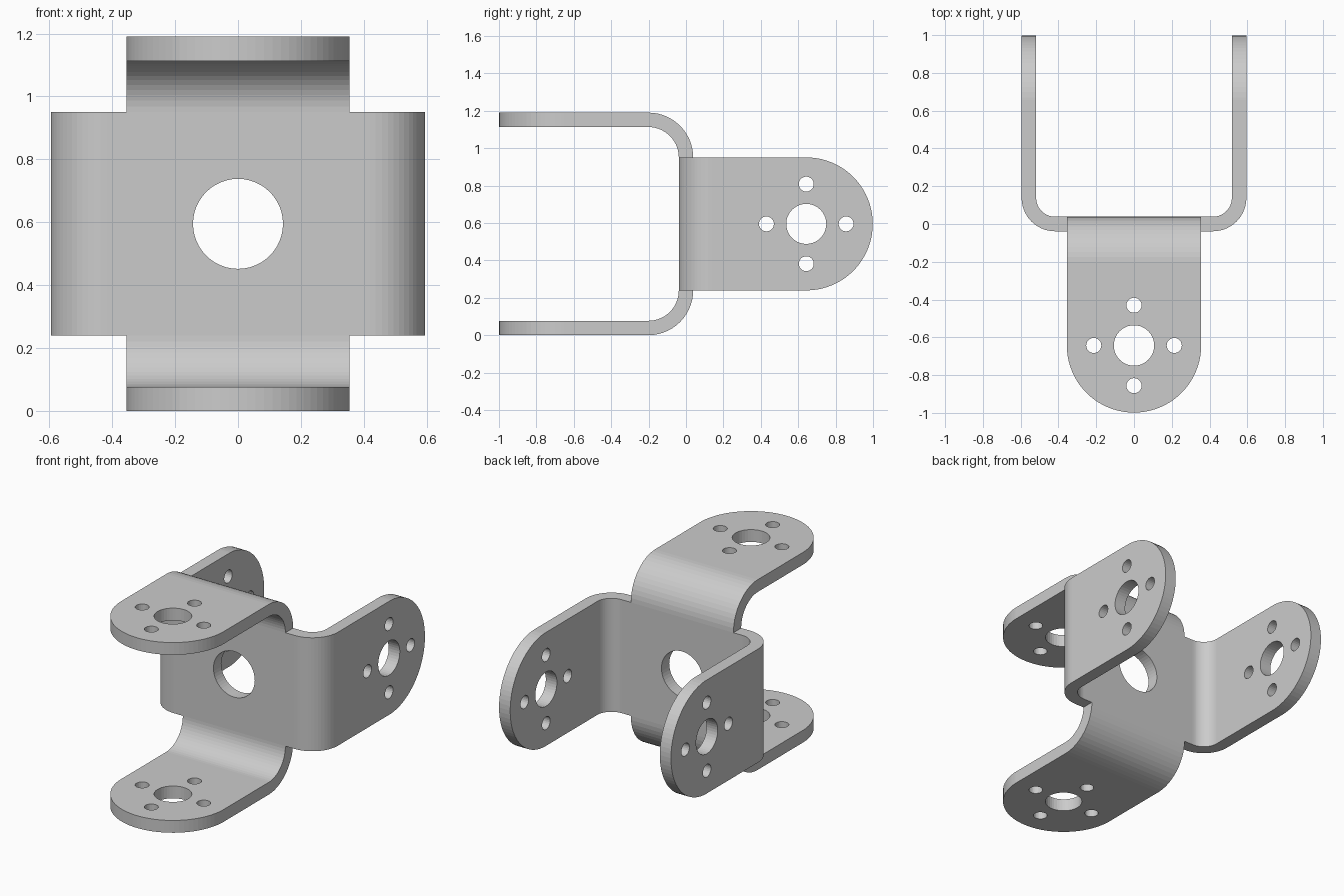
import bpy, bmesh
from math import pi, cos, sin
from mathutils import Matrix, Vector

if "Cube" in bpy.data.objects:
    bpy.data.objects.remove(bpy.data.objects["Cube"])

T = 0.077        # sheet thickness
HALF = 0.595     # half the outer span of each channel
W = 0.355        # half the width of the strips
PIVOT = 0.643    # distance of the flange hole centre from the plate
CZ = 0.595       # height of the middle


def arc(cx, cy, r, a0, a1, n):
    return [(cx + r * cos(a0 + (a1 - a0) * i / n),
             cy + r * sin(a0 + (a1 - a0) * i / n)) for i in range(n + 1)]


def prism(name, outlines, to3d, direction):
    """Extrude closed 2D outlines along a direction into solid prisms."""
    bm = bmesh.new()
    for pts in outlines:
        face = bm.faces.new([bm.verts.new(to3d(a, b)) for a, b in pts])
        res = bmesh.ops.extrude_face_region(bm, geom=[face], use_keep_orig=True)
        verts = [v for v in res["geom"] if isinstance(v, bmesh.types.BMVert)]
        bmesh.ops.translate(bm, verts=verts, vec=Vector(direction))
    bmesh.ops.recalc_face_normals(bm, faces=bm.faces[:])
    me = bpy.data.meshes.new(name)
    bm.to_mesh(me)
    bm.free()
    ob = bpy.data.objects.new(name, me)
    bpy.context.collection.objects.link(ob)
    return ob


def boolean(ob, tool, op):
    """Apply a boolean and remove the tool."""
    mod = ob.modifiers.new("cut", 'BOOLEAN')
    mod.operation, mod.object, mod.solver = op, tool, 'EXACT'
    bpy.context.view_layer.objects.active = ob
    bpy.ops.object.modifier_apply(modifier=mod.name)
    bpy.data.objects.remove(tool)


def circle(cx, cy, r, n):
    return arc(cx, cy, r, 0, 2 * pi, n)[:-1]


def channel(name, r_in):
    """U-shaped bent strip opening to +y, with round drilled flanges."""
    r_out, y0 = r_in + T, -T / 2
    cx, cy = HALF - r_out, y0 + r_out
    half = ([(HALF, 1.0)] + arc(cx, cy, r_out, 0, -pi / 2, 14))
    inner = arc(cx, cy, r_in, -pi / 2, 0, 14) + [(HALF - T, 1.0)]
    mirror = lambda pts: [(-x, y) for x, y in reversed(pts)]
    profile = half + mirror(half) + mirror(inner) + inner
    strip = prism(name, [profile], lambda a, b: (a, b, -W), (0, 0, 2 * W))

    # round flange ends (oversized in width so only the ends are trimmed)
    end = arc(PIVOT, 0, W + 0.0005, -pi / 2, pi / 2, 40)
    shape = [(-0.3, -W - 0.0005)] + end + [(-0.3, W + 0.0005)]
    side = lambda a, b: (-1, a, b)
    boolean(strip, prism("end_cutter", [shape], side, (2, 0, 0)), 'INTERSECT')

    # one large hole and four small ones through both flanges
    holes = [circle(PIVOT, 0, 0.107, 40)]
    for i in range(4):
        a = i * pi / 2
        holes.append(circle(PIVOT + 0.213 * cos(a), 0.213 * sin(a), 0.04, 24))
    boolean(strip, prism("hole_cutter", holes, side, (2, 0, 0)), 'DIFFERENCE')
    return strip


# wide channel facing back, upright channel facing front
bracket = channel("pan_tilt_bracket", 0.1)
upright = channel("upright_channel", 0.163)
upright.data.transform(Matrix(((0, 0, 1, 0), (0, -1, 0, 0),
                               (1, 0, 0, 0), (0, 0, 0, 1))))
boolean(bracket, upright, 'UNION')

# centre hole through the shared plate
centre = prism("centre_cutter", [circle(0, 0, 0.143, 48)],
               lambda a, b: (a, -0.3, b), (0, 0.6, 0))
boolean(bracket, centre, 'DIFFERENCE')
bracket.data.transform(Matrix.Translation((0, 0, CZ)))
bracket.name = "cross_bracket"
